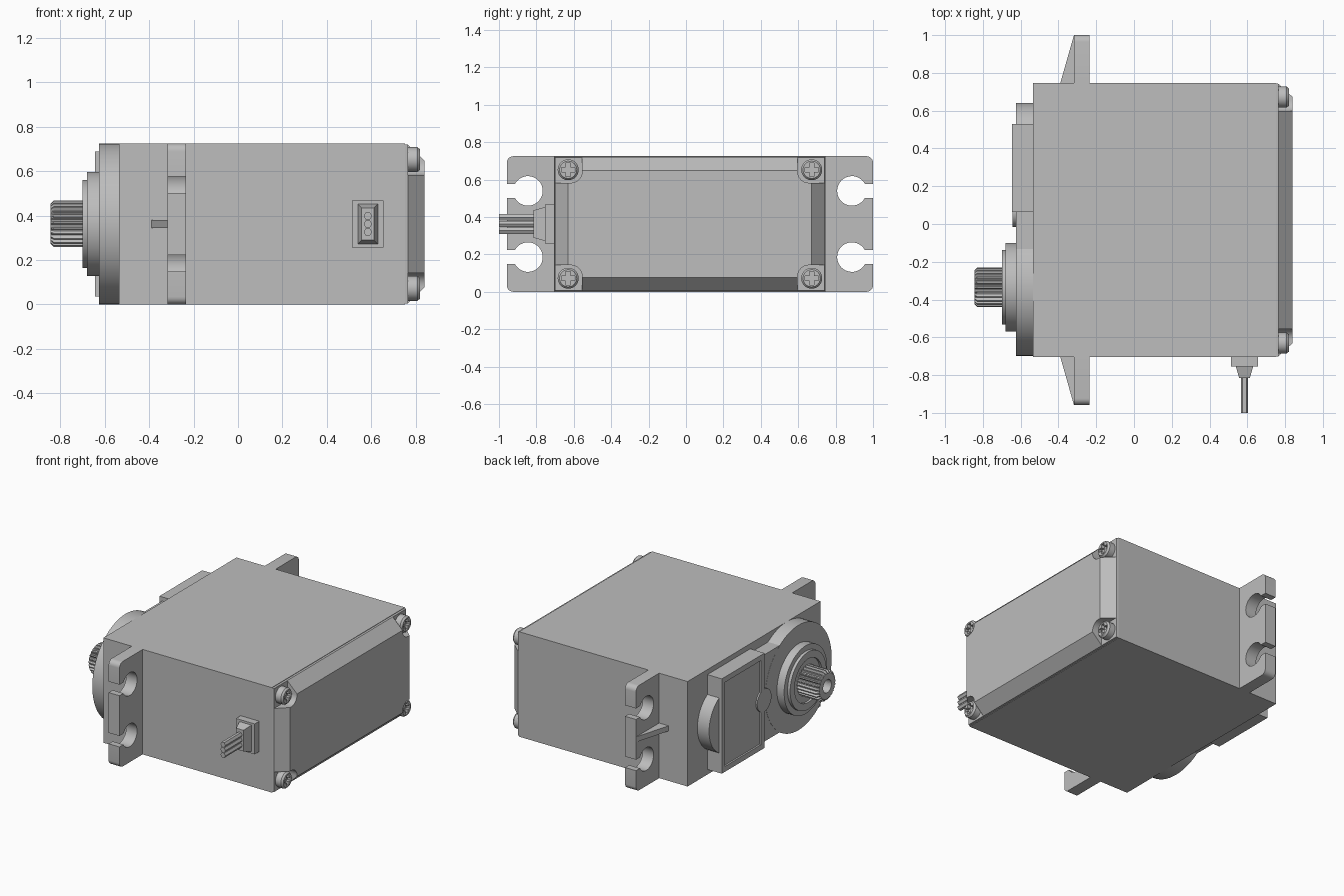
import bpy, bmesh
from math import sin, cos, pi, radians, asin

cube = bpy.data.objects.get("Cube")
if cube:
    bpy.data.objects.remove(cube, do_unlink=True)

grey = bpy.data.materials.new("plain grey")
grey.use_nodes = True
colour = (0.51, 0.51, 0.51, 1)
grey.diffuse_color = colour
grey.node_tree.nodes["Principled BSDF"].inputs["Base Color"].default_value = colour

CY, CZ = 0.021, 0.3625      # middle of the case
HY, HZ = 0.726, 0.3625      # half sizes of the case
GEAR = -0.335               # y of the output shaft


def loft(name, sections, axis="x"):
    """Skin a stack of (outline, position) sections along an axis and cap the ends."""
    bm = bmesh.new()
    rings = []
    for outline, d in sections:
        rings.append([bm.verts.new((d, a, b) if axis == "x" else (a, d, b)) for a, b in outline])
    for r, q in zip(rings, rings[1:]):
        n = len(r)
        for i in range(n):
            bm.faces.new((r[i], r[(i + 1) % n], q[(i + 1) % n], q[i]))
    bm.faces.new(rings[0])
    bm.faces.new(rings[-1])
    bmesh.ops.recalc_face_normals(bm, faces=bm.faces)
    mesh = bpy.data.meshes.new(name)
    bm.to_mesh(mesh)
    bm.free()
    obj = bpy.data.objects.new(name, mesh)
    bpy.context.collection.objects.link(obj)
    mesh.materials.append(grey)
    return obj


def prism(name, outline, a, b, axis="x"):
    return loft(name, [(outline, a), (outline, b)], axis)


def arc(y, z, r, start, end, n):
    angles = [radians(start + (end - start) * i / n) for i in range(n + 1)]
    return [(y + r * cos(t), z + r * sin(t)) for t in angles]


def disc(y, z, r, n=48):
    return arc(y, z, r, 0, 360, n)[:-1]


def rect(y, z, hy, hz):
    return [(y - hy, z - hz), (y + hy, z - hz), (y + hy, z + hz), (y - hy, z + hz)]


def span(y0, y1, z0, z1):
    return [(y0, z0), (y1, z0), (y1, z1), (y0, z1)]


def cut(obj, cutters):
    """Subtract the cutters, then bake the result and discard them."""
    for c in cutters:
        m = obj.modifiers.new("cut", "BOOLEAN")
        m.operation, m.object, m.solver = "DIFFERENCE", c, "EXACT"
    graph = bpy.context.evaluated_depsgraph_get()
    mesh = bpy.data.meshes.new_from_object(obj.evaluated_get(graph))
    obj.modifiers.clear()
    obj.data = mesh
    for c in cutters:
        bpy.data.objects.remove(c, do_unlink=True)


# Main case
prism("case", rect(CY, CZ, HY, HZ), -0.535, 0.752)

# Chamfered end cover with a pocket at each corner for a screw
cover = loft("end_cover", [(rect(CY, CZ, HY - 0.003, HZ - 0.003), 0.75),
                           (rect(CY, CZ, HY - 0.005, HZ - 0.005), 0.765),
                           (rect(CY, CZ, 0.651, 0.285), 0.84)])
corners = [(sy, sz) for sy in (-1, 1) for sz in (-1, 1)]
pockets = []
for sy, sz in corners:
    inner = [(0.8, 0.22), (0.8, 0.45), (0.576, 0.45)]
    inner += arc(0.636, 0.28, 0.06, 180, 270, 8)
    pockets.append(prism("pocket", [(CY + sy * a, CZ + sz * b) for a, b in inner], 0.766, 0.9))
cut(cover, pockets)

# Cross-head screws
for sy, sz in corners:
    y, z = CY + sy * 0.651, CZ + sz * 0.29
    screw = loft("cover_screw", [(disc(y, z, 0.056, 32), 0.76), (disc(y, z, 0.056, 32), 0.808),
                                 (disc(y, z, 0.046, 32), 0.82)])
    w, l = 0.013, 0.036
    cross = [(l, -w), (l, w), (w, w), (w, l), (-w, l), (-w, w),
             (-l, w), (-l, -w), (-w, -w), (-w, -l), (w, -l), (w, -w)]
    cut(screw, [prism("cross", [(y + a, z + b) for a, b in cross], 0.795, 0.9)])

# Mounting ears with open keyhole slots, and their ribs
EAR, HOLE, R, SLOT = 0.979, 0.866, 0.079, 0.038
for s, side in ((-1, "front"), (1, "back")):
    outline = [(HY - 0.01, -HZ)] + arc(EAR - 0.035, -HZ + 0.035, 0.035, -90, 0, 6)
    opening = asin(SLOT / R) * 180 / pi
    for z in (-0.177, 0.177):
        outline += [(EAR, z - SLOT)]
        outline += arc(HOLE, z, R, 360 - opening, opening, 28)
        outline += [(EAR, z + SLOT)]
    outline += arc(EAR - 0.035, HZ - 0.035, 0.035, 0, 90, 6) + [(HY - 0.01, HZ)]
    prism(side + "_mounting_ear", [(CY + s * a, CZ + b) for a, b in outline], -0.318, -0.235)
    rib = [(-0.39, CY + s * HY), (-0.39, CY + s * (HY - 0.01)),
           (-0.31, CY + s * (HY - 0.01)), (-0.31, CY + s * EAR), (-0.318, CY + s * EAR)]
    bm = bmesh.new()
    face = bm.faces.new([bm.verts.new((x, y, CZ - 0.018)) for x, y in rib])
    top = bmesh.ops.extrude_face_region(bm, geom=[face])["geom"]
    bmesh.ops.translate(bm, vec=(0, 0, 0.036), verts=[v for v in top if isinstance(v, bmesh.types.BMVert)])
    bmesh.ops.recalc_face_normals(bm, faces=bm.faces)
    mesh = bpy.data.meshes.new(side + "_ear_rib")
    bm.to_mesh(mesh)
    bm.free()
    mesh.materials.append(grey)
    bpy.context.collection.objects.link(bpy.data.objects.new(side + "_ear_rib", mesh))

# Gear housing, its bridge, the rounded far end and the small nub
prism("gear_housing", disc(GEAR, CZ, 0.3625, 72), -0.53, -0.625)
prism("housing_bridge", rect(-0.05, CZ, 0.13, 0.3), -0.53, -0.624)
prism("rounded_end", disc(0.42, CZ, 0.22, 56), -0.53, -0.6245)
prism("side_nub", disc(0.063, CZ, 0.078, 32), -0.53, -0.643)

# Label plate with a sunken panel
plate = prism("label_plate", span(0.063, 0.53, 0.035, 0.69), -0.53, -0.645)
cut(plate, [prism("panel", span(0.1, 0.493, 0.072, 0.653), -0.633, -0.7)])

# Stepped bearing collar
collar = loft("bearing_collar", [(disc(GEAR, CZ, 0.235, 64), -0.62), (disc(GEAR, CZ, 0.235, 64), -0.68),
                                 (disc(GEAR, CZ, 0.198, 64), -0.68), (disc(GEAR, CZ, 0.198, 64), -0.70)])
cut(collar, [prism("seat", disc(GEAR, CZ, 0.15), -0.685, -0.8)])


# Splined output shaft with a screw hole
def spline(tip, root, teeth=25):
    pts = []
    for i in range(teeth * 4):
        r = tip if i % 4 < 2 else root
        t = 2 * pi * (i + 0.5) / (teeth * 4)
        pts.append((GEAR + r * cos(t), CZ + r * sin(t)))
    return pts


shaft = loft("output_shaft", [(spline(0.105, 0.09), -0.66), (spline(0.105, 0.09), -0.83),
                              (spline(0.09, 0.085), -0.845)])
cut(shaft, [prism("bore", disc(GEAR, CZ, 0.045, 32), -0.74, -0.9)])

# Cable outlet: block, tapered boot and three wires
prism("cable_block", rect(0.585, CZ, 0.071, 0.105), -0.69, -0.755, "y")
loft("cable_boot", [(rect(0.585, CZ, 0.047, 0.092), -0.75),
                    (rect(0.585, CZ, 0.028, 0.073), -0.816)], "y")
for i in (-1, 0, 1):
    prism("cable_wire", disc(0.585, CZ + i * 0.036, 0.019, 6), -0.81, -1.0, "y")

# Smooth the round parts, keep the edges sharp
bpy.ops.object.select_all(action="DESELECT")
for obj in bpy.context.collection.objects:
    if obj.type == "MESH" and obj.name.split(".")[0] in (
            "gear_housing", "rounded_end", "side_nub", "bearing_collar", "cover_screw",
            "front_mounting_ear", "back_mounting_ear", "end_cover"):
        obj.select_set(True)
        bpy.context.view_layer.objects.active = obj
bpy.ops.object.shade_smooth_by_angle(angle=radians(30))
